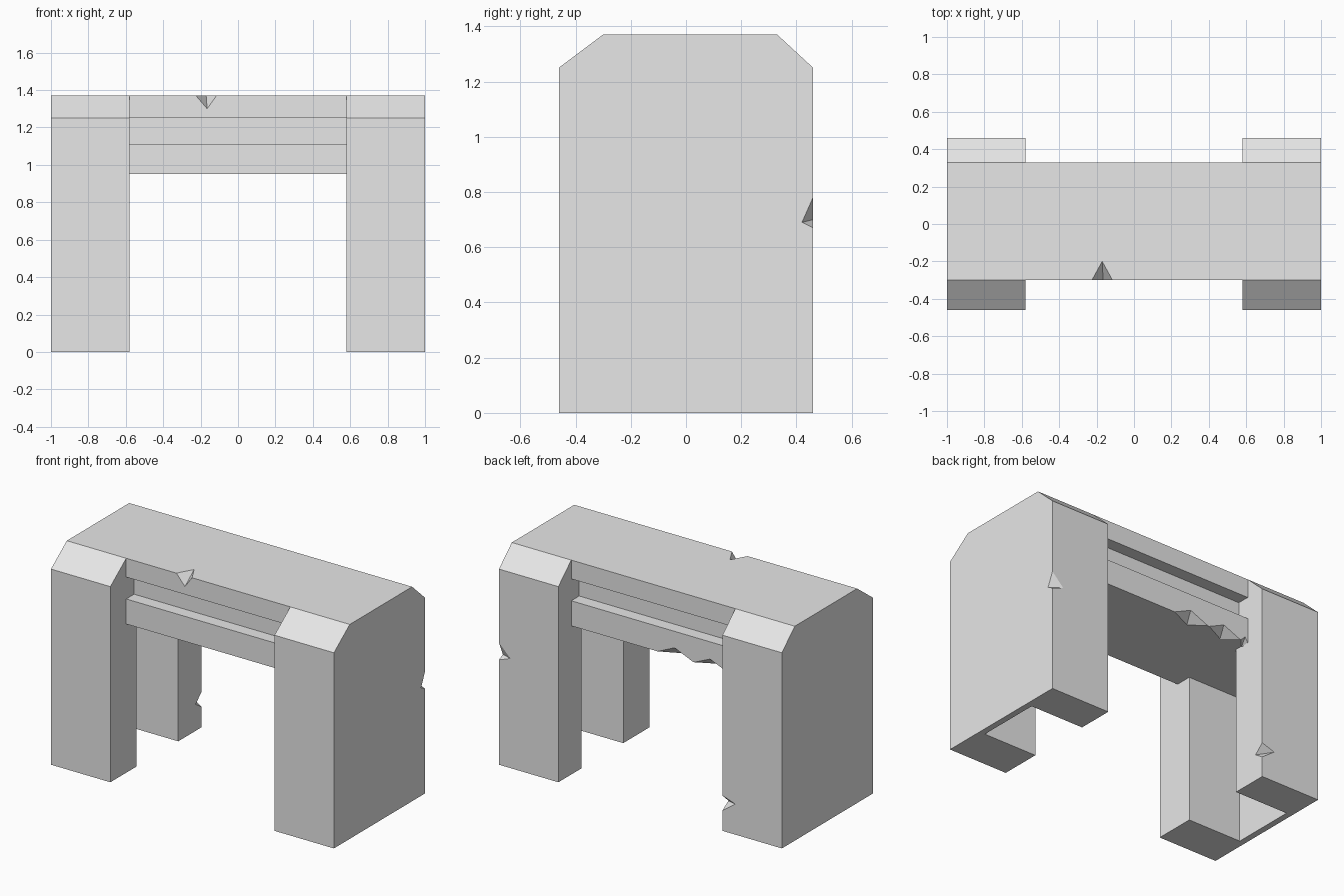
import bpy, bmesh
from mathutils import Vector

old = bpy.data.objects.get("Cube")
if old:
    bpy.data.objects.remove(old, do_unlink=True)

stone = bpy.data.materials.new("grey_stone")
stone.use_nodes = True
GREY = (0.8, 0.8, 0.8, 1)
stone.diffuse_color = GREY
stone.node_tree.nodes["Principled BSDF"].inputs["Base Color"].default_value = GREY


def finish(name, bm):
    bmesh.ops.recalc_face_normals(bm, faces=bm.faces[:])
    mesh = bpy.data.meshes.new(name)
    bm.to_mesh(mesh)
    bm.free()
    mesh.materials.append(stone)
    obj = bpy.data.objects.new(name, mesh)
    bpy.context.collection.objects.link(obj)
    return obj


def prism(name, profile, x0, x1):
    """Extrude a (y, z) profile along x."""
    bm = bmesh.new()
    face = bm.faces.new([bm.verts.new((x0, y, z)) for y, z in profile])
    ext = bmesh.ops.extrude_face_region(bm, geom=[face])["geom"]
    moved = [v for v in ext if isinstance(v, bmesh.types.BMVert)]
    bmesh.ops.translate(bm, verts=moved, vec=(x1 - x0, 0, 0))
    return finish(name, bm)


def chip(a, b, c, d, out):
    """Cutter for a notch on edge a-b with tips c and d on the adjoining faces."""
    bm = bmesh.new()
    outer = (Vector(a) + Vector(b)) / 2 + Vector(out) * 0.02
    for p in (a, b, c, d, outer):
        bm.verts.new(p)
    bmesh.ops.convex_hull(bm, input=bm.verts[:])
    return finish("chip_cutter", bm)


def combine(obj, tool, operation):
    tool.hide_render = True
    mod = obj.modifiers.new(operation.lower(), "BOOLEAN")
    mod.operation, mod.solver, mod.object = operation, "EXACT", tool
    bpy.context.view_layer.objects.active = obj
    bpy.ops.object.modifier_apply(modifier=mod.name)
    bpy.data.objects.remove(tool, do_unlink=True)


front, back, top, under = -0.30, 0.33, 1.37, 0.95
inner, depth = 0.58, 0.46

# End blocks with chamfered tops
block = [(-depth, 0), (depth, 0), (depth, 1.25), (back, top), (front, top), (-depth, 1.25)]
frame = prism("table_frame", block, inner, 1)
combine(frame, prism("second_block", block, -1, -inner), "UNION")

# Crossbeam with a groove along its front and back
groove = 0.08
beam = [(front, under), (back, under), (back, 1.11), (back - groove, 1.11),
        (back - groove, 1.25), (back, 1.25), (back, top), (front, top),
        (front, 1.25), (front + groove, 1.25), (front + groove, 1.11), (front, 1.11)]
combine(frame, prism("crossbeam", beam, -inner - 0.02, inner + 0.02), "UNION")

# Hollow between the posts, leaving a thin outer wall at each end
hollow = [(-0.195, -0.1), (0.225, -0.1), (0.225, under), (-0.195, under)]
combine(frame, prism("hollow_cutter", hollow, -0.96, 0.96), "DIFFERENCE")

# Chip in the top front edge
chips = [((-0.225, front, top), (-0.115, front, top),
          (-0.17, -0.20, top), (-0.165, front, 1.30), (0, -1, 1))]
# Chips in the back post corners
chips.append(((1, depth, 0.67), (1, depth, 0.78), (1, 0.42, 0.69), (0.92, depth, 0.70), (1, 1, 0)))
chips.append(((-inner, depth, 0.13), (-inner, depth, 0.225),
              (-inner, 0.40, 0.17), (-0.67, depth, 0.195), (1, 1, 0)))
# Ragged chips along the lower back edge of the beam
for x0, x1, tip, rise in ((-0.03, -0.28, -0.15, 0.055), (-0.29, -0.52, -0.40, 0.05),
                          (-0.53, -0.579, -0.56, 0.03)):
    chips.append(((x0, back, under), (x1, back, under), (tip, back, under + rise),
                  (tip - 0.03, back - 0.07, under), (0, 1, -1)))
for points in chips:
    combine(frame, chip(*points), "DIFFERENCE")

# Merge coplanar faces and keep one flat material
bm = bmesh.new()
bm.from_mesh(frame.data)
bmesh.ops.remove_doubles(bm, verts=bm.verts[:], dist=0.0005)
bmesh.ops.dissolve_limit(bm, angle_limit=0.01, verts=bm.verts[:], edges=bm.edges[:])
for f in bm.faces:
    f.material_index = 0
    f.smooth = False
bm.to_mesh(frame.data)
bm.free()
